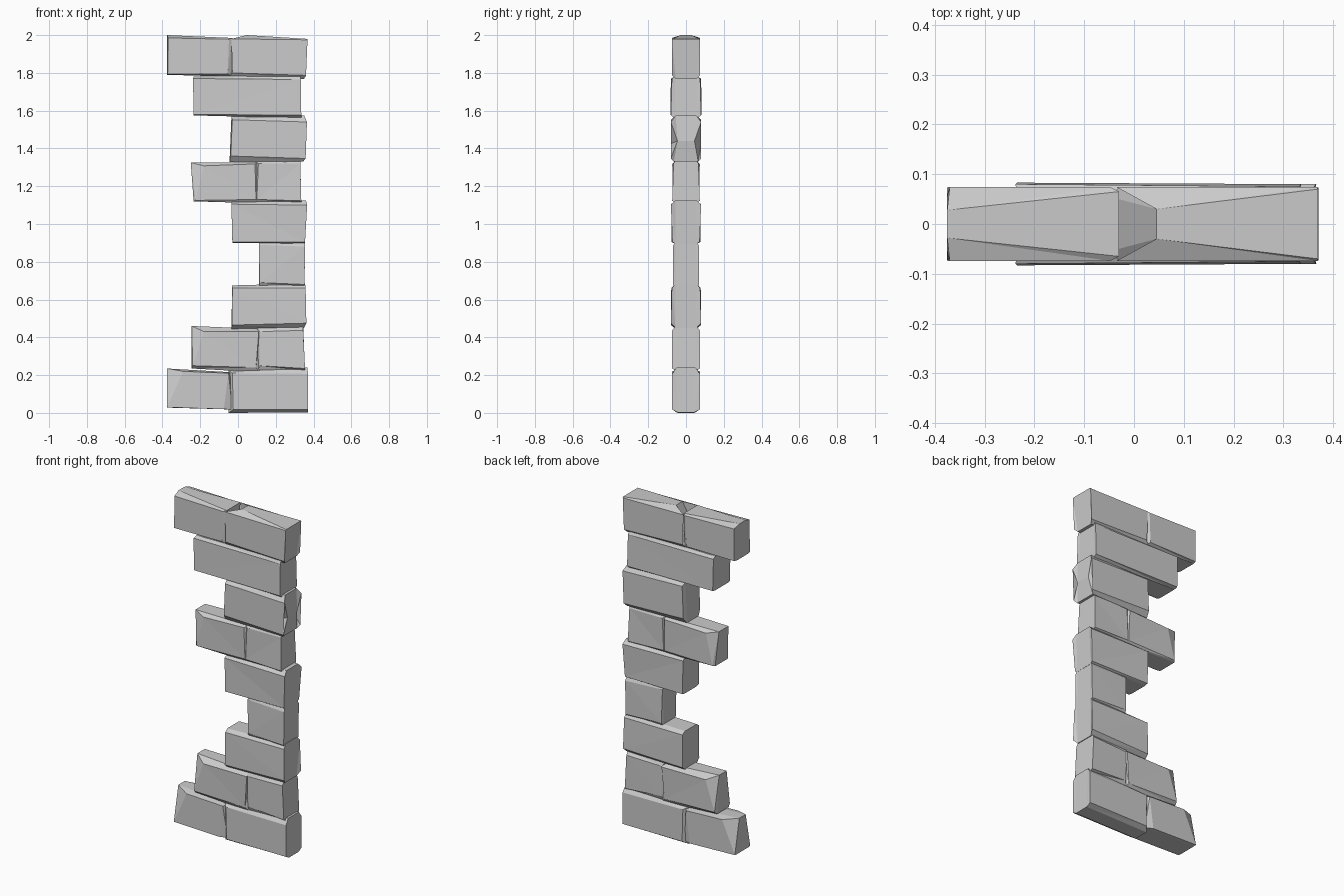
import bpy, bmesh


def brick(name, face, core, d, m=0.055):
    """Loft a rough brick: front outline, two wider core outlines, back outline.
    d / m are half depths of the outlines (a number or one per corner)."""
    n = len(face)
    ds = d if isinstance(d, (list, tuple)) else [d] * n
    ms = m if isinstance(m, (list, tuple)) else [m] * n
    bm = bmesh.new()
    rings = []
    for outline, depth, side in ((face, ds, -1), (core, ms, -1), (core, ms, 1), (face, ds, 1)):
        rings.append([bm.verts.new((x, side * y, z)) for (x, z), y in zip(outline, depth)])
    bm.faces.new(rings[0])
    bm.faces.new(rings[-1][::-1])
    for a, b in zip(rings, rings[1:]):
        for i in range(n):
            j = (i + 1) % n
            bm.faces.new((a[i], b[i], b[j], a[j]))
    bmesh.ops.triangulate(bm, faces=bm.faces[:])
    bmesh.ops.recalc_face_normals(bm, faces=bm.faces[:])
    me = bpy.data.meshes.new(name)
    bm.to_mesh(me)
    bm.free()
    bpy.context.collection.objects.link(bpy.data.objects.new(name, me))


# Outlines run bottom-left, bottom-right, top-right, top-left in (x, z)
# Base course
brick("base_brick_left",
      [(-.375, .03), (-.075, .02), (-.05, .21), (-.29, .22)],
      [(-.375, .028), (-.03, .018), (-.03, .215), (-.375, .235)], .073, [.055, .055, .04, .03])
brick("base_brick_right",
      [(-.025, .018), (.37, .018), (.37, .207), (-.03, .21)],
      [(-.05, 0), (.37, .003), (.368, .24), (-.05, .225)], .073, [.045, .045, .05, .05])

# Second course
brick("second_brick_left",
      [(-.24, .25), (.095, .24), (.11, .43), (-.18, .43)],
      [(-.245, .235), (.12, .215), (.12, .445), (-.245, .46)], [.073, .07, .075, .073], [.055, .055, .05, .035])
brick("second_brick_right",
      [(.118, .25), (.355, .235), (.345, .437), (.112, .43)],
      [(.1, .22), (.355, .225), (.345, .46), (.1, .455)], [.068, .073, .073, .068])

# Single bricks of the middle courses
brick("third_brick",
      [(-.032, .465), (.362, .475), (.358, .66), (-.03, .66)],
      [(-.034, .445), (.35, .45), (.355, .685), (-.032, .675)], [.08, .08, .075, .078])
brick("fourth_brick",
      [(.115, .69), (.352, .68), (.355, .88), (.11, .89)],
      [(.11, .665), (.352, .665), (.352, .91), (.11, .905)], [.07, .07, .07, .066])
brick("fifth_brick",
      [(-.03, .905), (.355, .905), (.366, 1.1), (-.035, 1.105)],
      [(-.03, .9), (.353, .895), (.36, 1.125), (-.032, 1.12)], [.078, .072, .08, .078])

# Sixth course
brick("sixth_brick_left",
      [(-.225, 1.125), (.095, 1.13), (.09, 1.318), (-.18, 1.308)],
      [(-.235, 1.12), (.11, 1.11), (.11, 1.328), (-.25, 1.325)], [.072, .07, .073, .07], [.06, .055, .055, .045])
brick("sixth_brick_right",
      [(.1, 1.13), (.335, 1.123), (.33, 1.32), (.108, 1.32)],
      [(.09, 1.11), (.335, 1.11), (.33, 1.34), (.09, 1.335)], [.07, .073, .066, .07])

# Seventh brick with a chipped right end
brick("chipped_brick",
      [(-.038, 1.36), (.358, 1.347), (.3, 1.425), (.365, 1.54), (-.03, 1.552)],
      [(-.045, 1.328), (.345, 1.33), (.36, 1.44), (.35, 1.575), (-.035, 1.568)],
      .08, [.055, .065, .045, .055, .055])

# Eighth course long brick
brick("eighth_brick",
      [(-.235, 1.58), (.335, 1.576), (.333, 1.765), (-.238, 1.77)],
      [(-.235, 1.575), (.335, 1.56), (.33, 1.79), (-.235, 1.78)], [.083, .08, .075, .08], .06)

# Top course
brick("top_brick_left",
      [(-.372, 1.793), (-.055, 1.795), (-.048, 1.978), (-.37, 1.985)],
      [(-.375, 1.79), (-.03, 1.78), (-.03, 1.985), (-.375, 2)], .074, [.055, .055, .065, .028])
brick("top_brick_right",
      [(-.03, 1.8), (.36, 1.787), (.368, 1.975), (-.035, 1.98)],
      [(-.05, 1.775), (.35, 1.768), (.369, 1.98), (.045, 2)], .074, [.055, .055, .07, .03])
